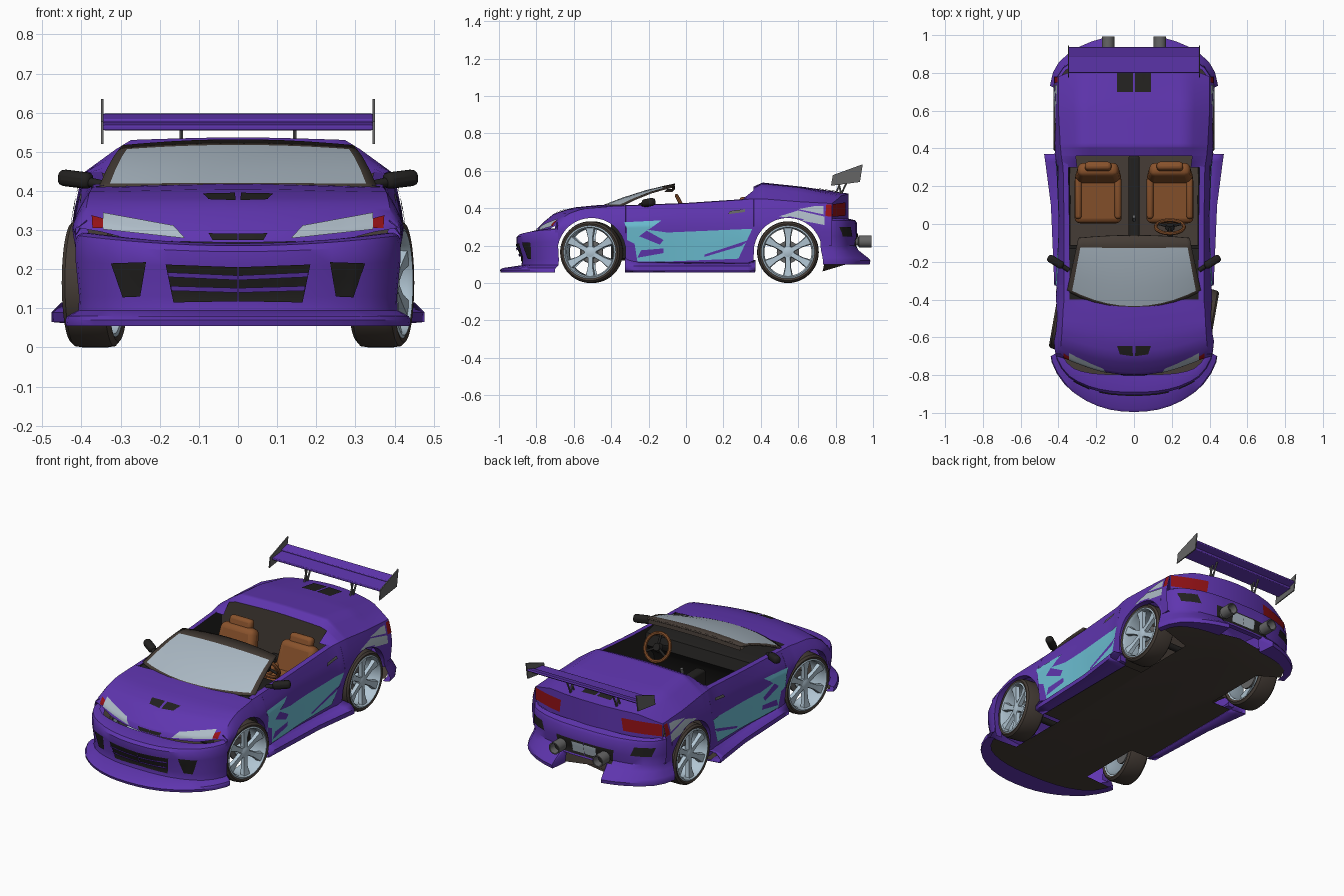
import bpy, bmesh, math
from mathutils import Vector, Matrix, Euler
from mathutils.bvhtree import BVHTree

if "Cube" in bpy.data.objects:
    bpy.data.objects.remove(bpy.data.objects["Cube"])

def mat(name, r, g, b):
    m = bpy.data.materials.new(name); m.diffuse_color = (r, g, b, 1); return m
PURPLE = mat("purple paint", .115, .036, .43); TEAL = mat("teal paint", .15, .52, .65)
PALE = mat("pale glass", .42, .50, .57); RIM = mat("rim silver", .44, .56, .65)
BLACK = mat("black trim", .016, .015, .014); DARK = mat("dark brown", .06, .046, .037)
TAN = mat("brown leather", .25, .085, .025); RED = mat("lamp red", .30, .006, .008)
GREY = mat("grey metal", .13, .13, .13)
hit_v, hit_f = [], []          # half surfaces that decals are projected onto

def make(name, vs, fs, mats, idx=None, mirror=False, bev=0, solid=0, hit=False, recalc=True):
    vs = [Vector(v) for v in vs]; fs = [tuple(f) for f in fs]; idx = idx or [0] * len(fs)
    if hit:
        o = len(hit_v); hit_v.extend(v.copy() for v in vs)
        hit_f.extend(tuple(i + o for i in f) for f in fs)
    if mirror:
        n = len(vs)
        vs += [Vector((-v.x, v.y, v.z)) for v in vs]
        fs += [tuple(i + n for i in reversed(f)) for f in fs]; idx = idx * 2
    me = bpy.data.meshes.new(name); me.from_pydata(vs, [], fs)
    for m in (mats if isinstance(mats, list) else [mats]): me.materials.append(m)
    for p, i in zip(me.polygons, idx): p.material_index = i
    bm = bmesh.new(); bm.from_mesh(me)
    bmesh.ops.remove_doubles(bm, verts=bm.verts, dist=1e-5)
    if recalc: bmesh.ops.recalc_face_normals(bm, faces=bm.faces)
    for f in bm.faces: f.smooth = True
    bm.to_mesh(me); bm.free(); me.set_sharp_from_angle(angle=math.radians(35))
    ob = bpy.data.objects.new(name, me); bpy.context.collection.objects.link(ob)
    if bev:
        b = ob.modifiers.new("bevel", 'BEVEL'); b.width = bev; b.segments = 3
    if solid:
        s = ob.modifiers.new("thick", 'SOLIDIFY'); s.thickness = solid
    return ob

def grid(rows):                # quads joining equal-length rows of points
    n = len(rows[0])
    return [p for r in rows for p in r], [(i*n+j, i*n+j+1, (i+1)*n+j+1, (i+1)*n+j)
            for i in range(len(rows)-1) for j in range(n-1)]

def box(name, c, size, m, rot=(0, 0, 0), bev=0, mirror=False, taper=1):
    R = Euler([math.radians(a) for a in rot]).to_matrix()
    vs = [R @ Vector((x*size[0]/2*(taper if z > 0 else 1), y*size[1]/2, z*size[2]/2)) + Vector(c)
          for z in (-1, 1) for y in (-1, 1) for x in (-1, 1)]
    fs = [(0, 2, 3, 1), (4, 5, 7, 6), (0, 1, 5, 4), (2, 6, 7, 3), (0, 4, 6, 2), (1, 3, 7, 5)]
    return make(name, vs, fs, m, mirror=mirror, bev=bev)

def lathe(name, prof, m, M=Matrix(), seg=40, mirror=False):   # spin (x, r) profile about x
    rows = [[M @ Vector((a, r*math.cos(t), r*math.sin(t))) for a, r in prof]
            for t in [2*math.pi*k/seg for k in range(seg+1)]]
    return make(name, *grid(rows), m, mirror=mirror)

def rod(name, p, q, r, m, mirror=False, seg=16):
    d = Vector(q) - Vector(p)
    M = Matrix.Translation(p) @ Vector((1, 0, 0)).rotation_difference(d).to_matrix().to_4x4()
    return lathe(name, [(0, 0), (0, r), (d.length, r), (d.length, 0)], m, M, seg, mirror)

def ip(tab, s):
    for a, b in zip(tab, tab[1:]):
        if s <= b[0]:
            t = max(0, (s-a[0])/(b[0]-a[0]))
            return [u+(v-u)*t for u, v in zip(a[1:], b[1:])]
    return tab[-1][1:]

# --- body shell: y, widest x, shoulder x z, inner x z, centre z, end bow
B = [(-.70, .415, .385, .305, .27, .275, .268, .10), (-.692, .416, .386, .322, .27, .302, .295, .10),
     (-.665, .42, .39, .345, .28, .332, .327, .095),
     (-.62, .425, .385, .374, .28, .372, .372, .085), (-.55, .425, .38, .397, .28, .398, .403, .06),
     (-.45, .42, .375, .405, .28, .41, .417, .02), (-.40, .415, .37, .41, .28, .412, .42, 0),
     (0, .397, .37, .425, .28, .42, .42, 0), (.30, .41, .375, .445, .29, .445, .445, 0),
     (.36, .42, .385, .45, .29, .505, .515, 0), (.41, .42, .39, .45, .28, .53, .537, 0),
     (.60, .422, .40, .435, .28, .51, .515, -.02), (.78, .425, .40, .425, .27, .467, .478, -.09)]
ARCH, R = (-.505, .545), .183

def section(s):
    xw, xs, zs, xi, zi, zt, w = ip(B, s)
    zb = .08 if -.69 < s < .7 else .2
    for c in ARCH:
        if abs(s-c) < R-1e-4: zb = .165+math.sqrt(R*R-(s-c)**2)
    def sx(z):
        return xw-.1*(.3-z) if z < .3 else xw-(xw-xs)*min(1, (z-.3)/max(zs-.3, .01))**1.5
    pts = [(sx(zb)-.04, s, zb)] + [(sx(zb+(zs-zb)*k/6), s, zb+(zs-zb)*k/6) for k in range(7)]
    for k in range(1, 11):
        x = xs*(1-k/10)
        z = zi+(zs-zi)*(x-xi)/(xs-xi) if x > xi else zt+(zi-zt)*(x/xi)**1.5
        pts.append((x, s-w*(1-(x/xs)**2), z))
    return pts

st = {-.70, -.692, -.25, -.15, -.05, .05, .15, .25, .30, .33, .36, .385, .41, .75, .78, -.40}
for c in ARCH:
    st |= {round(c+R*math.cos(math.pi*k/18), 4) for k in range(19)} | {c-R+.0003, c+R-.0003}
st = sorted(st); secs = [section(s) for s in st]
vs, fs = grid(secs); n = len(secs[0])
fs = [f for f in fs if f[0] % n < 7 or st[f[0]//n] < -.401 or st[f[0]//n] > .355
      or (f[0] % n < 9 and st[f[0]//n] > .295)]
make("body_shell", vs, fs, PURPLE, mirror=True, hit=True)
tail = secs[-1][7:]
make("tail_panel", *grid([tail, [(x, y, .33) for x, y, z in tail]]), PURPLE, mirror=True, hit=True)

# --- cockpit tub, rear bulkhead, dashboard
rows = [[(x, y, z), (x-.028, y, z+.003), (x-.035, y, .13), (0, y, .12)]
        for x, y, z in [section(s)[7] for s in (-.40, -.2, 0, .15, .30, .36)]]
vs, fs = grid(rows)
make("cockpit_tub", vs, fs, [PURPLE, BLACK, DARK], [f[0] % 4 for f in fs], mirror=True)
bk = section(.36)[7:]
make("rear_bulkhead", *grid([bk, [(x, y, .12) for x, y, z in bk]]), DARK, mirror=True)
dash = [(-.42, .405), (-.2, .415), (-.13, .40), (-.11, .34), (-.19, .26), (-.22, .12)]
make("dashboard", *grid([[(x, y, z) for y, z in dash] for x in (-.345, 0, .345)]), BLACK)
box("centre_console", (0, .11, .2), (.06, .5, .17), BLACK, bev=.012)
rod("gear_lever", (0, .02, .28), (0, .04, .35), .009, GREY)

# --- bumpers swept along their plan curve
def bumper(name, curve, prof, sg):
    rows = []
    for x, y in curve:
        row = []
        for off, z in prof:
            if sg < 0: z += .03*(x/.415)**2*min(1, max(0, (z-.13)/.15))
            elif x < .14: off, z = min(off, 0), max(z, .175)
            row.append((x*(1+.7*off), y+sg*off*(1-(x/.455)**2), z))
        rows.append(row)
    make(name, *grid(rows), PURPLE, mirror=True, hit=True)
bumper("front_bumper", [(0, -.905), (.06, -.904), (.12, -.899), (.18, -.888), (.24, -.870), (.3, -.842),
       (.345, -.812), (.385, -.765), (.41, -.715), (.415, -.685)],
       [(-.11, .266), (-.06, .266), (-.015, .26), (0, .245), (0, .205), (-.03, .13), (-.025, .095),
        (.075, .08), (.09, .07), (.085, .055), (-.04, .055)], -1)
bumper("rear_bumper", [(0, .915), (.07, .915), (.135, .91), (.145, .91), (.21, .90), (.27, .885), (.33, .86),
       (.375, .83), (.405, .785), (.42, .72)],
       [(-.05, .345), (-.01, .335), (0, .32), (0, .25), (-.01, .2), (.02, .17), (.07, .135),
        (.085, .12), (.08, .10), (-.03, .10)], 1)

# --- side skirts and floor pan
make("side_skirt", *grid([[(.375, y, zt+.01), (xo-.025, y, zt), (xo, y, .09), (xo, y, .065), (.37, y, .055)]
     for y, xo, zt in ((-.325, .422, .13), (-.25, .425, .105), (.1, .44, .1), (.33, .47, .1), (.37, .476, .115))]),
     PURPLE, mirror=True, solid=.004)
pan = [(0, -.96), (.2, -.935), (.33, -.86), (.415, -.70), (.25, -.69), (.25, -.32), (.40, -.32), (.42, .36),
       (.25, .36), (.25, .73), (0, .73)]
make("floor_pan", [(x, y, .062) for x, y in pan] + [(.25, .73, .062), (0, .73, .062), (0, .89, .13), (.14, .89, .11),
     (.36, .85, .105), (.41, .74, .105)], [range(11), range(11, 17)], DARK, mirror=True)

# --- projected plates: lamps, grilles, vents, paint graphics
tree = BVHTree.FromPolygons(hit_v, hit_f)
def decal(name, m, quad, axis, sg=1, off=.004, n=14, k=5):
    q = [Vector(p) for p in quad]; ax = 'xyz'.index(axis)
    d = Vector((0, 0, 0)); d[ax] = sg
    rows = []
    for i in range(n+1):
        row = []
        for j in range(k+1):
            a, b = q[0].lerp(q[1], i/n).lerp(q[3].lerp(q[2], i/n), j/k)
            o = Vector({'x': (0, a, b), 'y': (a, 0, b), 'z': (a, b, 0)}[axis]) + d*2
            row.append(tree.ray_cast(o, -d)[0])
        rows.append(row)
    vs, fs = grid(rows)
    fs = [f for f in fs if all(vs[i] is not None for i in f)]
    vs = [v + d*off if v is not None else Vector((0, 0, .2)) for v in vs]
    if not fs: return
    f = fs[0]
    if (vs[f[1]]-vs[f[0]]).cross(vs[f[3]]-vs[f[0]]).dot(d) < 0: fs = [f[::-1] for f in fs]
    used = sorted({i for f in fs for i in f}); mp = {u: i for i, u in enumerate(used)}
    make(name, [vs[u] for u in used], [[mp[i] for i in f] for f in fs], m, mirror=True, recalc=False)

e = .001
for nm, m, q, off in [
    ("headlight", PALE, [(.135, .279), (.345, .302), (.345, .345), (.165, .312)], .005),
    ("corner_lamp", RED, [(.345, .306), (.372, .305), (.374, .338), (.345, .33)], .006),
    ("nose_slot", BLACK, [(e, .274), (.065, .275), (.075, .292), (e, .291)], .005),
    ("main_grille", BLACK, [(e, .118), (.165, .115), (.185, .212), (e, .205)], .005),
    ("grille_bar_upper", PURPLE, [(e, .172), (.178, .18), (.18, .192), (e, .184)], .012),
    ("grille_bar_lower", PURPLE, [(e, .14), (.17, .145), (.172, .157), (e, .152)], .012),
    ("side_intake", BLACK, [(.25, .13), (.295, .128), (.325, .215), (.235, .218)], .005)]:
    decal(nm, m, q, 'y', -1, off)
for nm, m, q in [
    ("tail_light", RED, [(.2, .36), (.399, .355), (.397, .422), (.19, .432)]),
    ("rear_vent", BLACK, [(.27, .25), (.37, .25), (.385, .30), (.29, .30)]),
    ("rear_recess", BLACK, [(e, .185), (.17, .185), (.18, .265), (e, .265)])]:
    decal(nm, m, q, 'y', 1)
decal("number_plate", PALE, [(e, .20), (.075, .20), (.075, .255), (e, .255)], 'y', 1, .009)
for nm, m, q, off in [
    ("door_graphic", TEAL, [(-.10, .115), (.28, .13), (.355, .29), (-.10, .27)], .004),
    ("swirl_base", TEAL, [(-.315, .115), (-.10, .115), (-.10, .27), (-.315, .30)], .004),
    ("swirl_top", TEAL, [(-.32, .295), (-.2, .285), (-.13, .335), (-.33, .325)], .004),
    ("swirl_band_high", PURPLE, [(-.25, .25), (-.14, .205), (-.12, .23), (-.21, .28)], .007),
    ("swirl_band_low", PURPLE, [(-.26, .135), (-.12, .16), (-.12, .185), (-.24, .175)], .007),
    ("swirl_band_front", PURPLE, [(-.316, .115), (-.26, .115), (-.275, .21), (-.316, .23)], .007),
    ("door_stripe", PURPLE, [(.10, .14), (.30, .20), (.335, .23), (.10, .152)], .007),
    ("quarter_graphic_low", PALE, [(.50, .357), (.74, .31), (.74, .355), (.60, .388)], .004),
    ("quarter_graphic_high", PALE, [(.60, .395), (.735, .367), (.735, .412), (.69, .412)], .004),
    ("tail_light_side", RED, [(.745, .358), (.779, .355), (.779, .42), (.75, .42)], .004),
    ("door_handle", GREY, [(.225, .368), (.315, .38), (.315, .395), (.235, .385)], .008)]:
    decal(nm, m, q, 'x', 1, off)
decal("hood_vent", BLACK, [(.006, -.70), (.075, -.69), (.09, -.645), (.008, -.645)], 'z')
decal("deck_vent", BLACK, [(.006, .70), (.09, .70), (.09, .81), (.006, .81)], 'z')

# --- windshield with dark frame
us = [-1, -.93] + [i/5-.8 for i in range(9)] + [.93, 1]; wv = [0, .05, .3, .6, .83, 1]
vs, fs = grid([[((.355-.06*v)*u, (-.455+.10*u*u)*(1-v)+(-.06-.015*u*u)*v, .412+v*(.12-.015*u*u)+.012*math.sin(math.pi*v))
                for u in us] for v in wv])
nu = len(us)
make("windshield", vs, fs, [PALE, DARK],
     [int(f[0] // nu in (0, 4) or f[0] % nu in (0, nu-2)) for f in fs], solid=.008)
hd = [(u*.29, -.062-.015*u*u, .52-.015*u*u) for u in us]
make("windshield_header", *grid([[(x, y, z+.012) for x, y, z in hd], [(x, y+.004, z-.018) for x, y, z in hd],
     [(x, y-.04, z-.018) for x, y, z in hd]]), DARK)

# --- mirrors, seats, steering wheel
box("mirror", (.415, -.2, .43), (.095, .042, .042), BLACK, (0, -6, 32), .016, True)
rod("mirror_arm", (.345, -.245, .415), (.39, -.215, .425), .012, BLACK, True)
box("seat_cushion", (.19, .13, .22), (.25, .25, .10), TAN, (6, 0, 0), .03, True)
box("seat_back", (.19, .265, .315), (.25, .075, .22), TAN, (-16, 0, 0), .03, True, .85)
box("seat_bolster", (.295, .14, .25), (.035, .22, .09), TAN, (6, 0, 0), .015, True)
box("seat_bolster_inner", (.085, .14, .25), (.035, .22, .09), TAN, (6, 0, 0), .015, True)
box("headrest", (.19, .305, .43), (.14, .045, .06), TAN, (-14, 0, 0), .018, True)
SW = Matrix.Translation((.19, -.015, .40)) @ Matrix.Rotation(math.radians(28), 4, 'X') @ Matrix.Rotation(math.pi/2, 4, 'Z')
lathe("steering_wheel", [(.01*math.cos(a), .075+.01*math.sin(a)) for a in [math.pi*k/4 for k in range(9)]], TAN, SW, 32)
lathe("steering_hub", [(-.01, 0), (-.01, .026), (.012, .02), (.012, 0)], BLACK, SW, 20)
for a in (90, 210, 330):
    t = math.radians(a)
    rod("steering_spoke", SW @ Vector((0, 0, 0)), SW @ Vector((0, .073*math.cos(t), .073*math.sin(t))), .007, BLACK)
rod("steering_column", (.19, -.02, .40), (.19, -.16, .33), .016, BLACK)

# --- rear wing and exhausts
box("wing_main", (0, .85, .566), (.69, .10, .014), PURPLE, (5, 0, 0), .004)
box("wing_flap", (0, .91, .585), (.69, .055, .012), PURPLE, (16, 0, 0), .004)
plate = [(.785, .577), (.945, .635), (.93, .54), (.775, .52)]
vs = [(x, y, z) for x in (.344, .35) for y, z in plate]
make("wing_end_plate", vs, [(0, 1, 2, 3), (7, 6, 5, 4)] + [(i, (i+1) % 4, (i+1) % 4+4, i+4) for i in range(4)], GREY, mirror=True)
for y0, y1 in ((.80, .835), (.83, .87), (.83, .81)):
    rod("wing_strut", (.145, y0, .475), (.145, y1, .562), .005, GREY, True, 8)
EX = Matrix.Translation((.137, .87, .222)) @ Matrix.Rotation(math.pi/2, 4, 'Z')
lathe("exhaust", [(0, 0), (0, .022), (.05, .022), (.055, .033), (.122, .033), (.122, .027), (.08, .025)], GREY, EX, 24, True)
lathe("exhaust_core", [(.08, .026), (.08, 0)], BLACK, EX, 24, True)

# --- wheels, the front pair steered
for tag, wy, steer in (("front", ARCH[0], -10), ("rear", ARCH[1], 0)):
    rod(tag+"_axle", (-.33, wy, .16), (.33, wy, .16), .018, BLACK)
    for side in (1, -1):
        M = Matrix.Translation((.365*side, wy, .165)) @ Matrix.Rotation(math.radians(steer), 4, 'Z') @ Matrix.Scale(side, 4, (1, 0, 0))
        lathe(tag+"_tyre", [(-.054, .138), (-.06, .15), (-.05, .162), (-.03, .165), (.03, .165), (.05, .162),
              (.06, .152), (.056, .14), (-.054, .138)], DARK, M, 48)
        lathe(tag+"_rim", [(-.054, .14), (.056, .143), (.06, .134), (.045, .126), (-.05, .13), (-.054, .14)], RIM, M, 48)
        lathe(tag+"_hub", [(.0, 0), (.0, .036), (.04, .032), (.046, .015), (.046, 0)], RIM, M, 24)
        lathe(tag+"_brake_disc", [(-.02, 0), (-.02, .06), (-.01, .06), (-.01, 0)], GREY, M, 24)
        vs, fs = [], []
        for k in range(6):
            S = M @ Matrix.Rotation(math.pi*k/3, 4, 'X')
            b = len(vs)
            vs += [S @ Vector(p) for r, w, x0, x1 in ((.015, .015, .02, .042), (.08, .016, .025, .044), (.133, .028, .03, .052))
                   for p in ((x0, -w, r), (x1, -w*.8, r), (x1, w*.8, r), (x0, w, r))]
            fs += [(b+o+i, b+o+(i+1) % 4, b+o+(i+1) % 4+4, b+o+i+4) for o in (0, 4) for i in range(4)]
        make(tag+"_spokes", vs, fs, RIM)

for m in bpy.data.materials:
    if m.users and not m.is_grease_pencil:
        m.use_nodes = True
        m.node_tree.nodes["Principled BSDF"].inputs["Base Color"].default_value = m.diffuse_color
